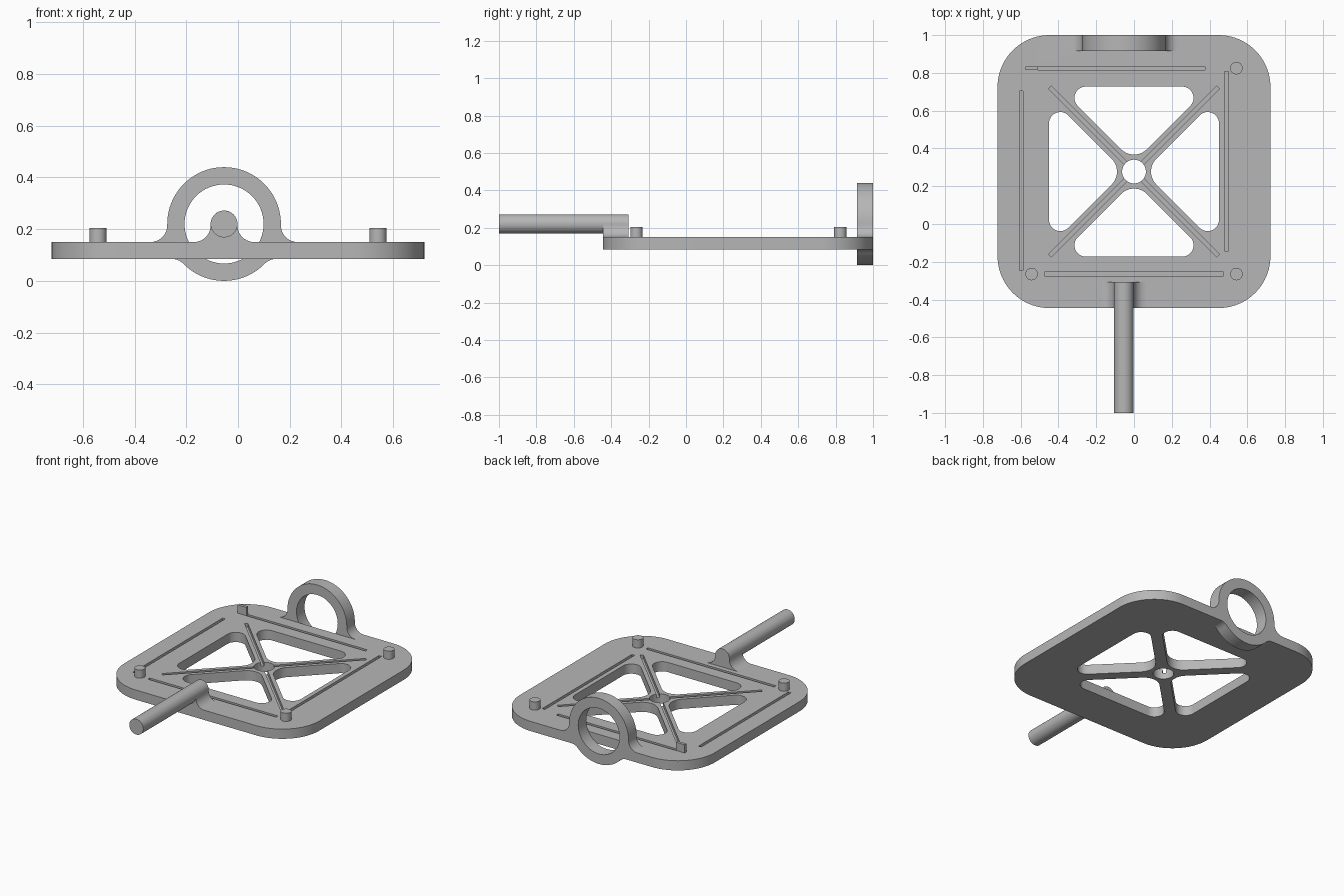
import bpy, bmesh, math
from mathutils import Vector

if "Cube" in bpy.data.objects:
    bpy.data.objects.remove(bpy.data.objects["Cube"])

grey = bpy.data.materials.new("plain grey")
grey.use_nodes = True
COLOUR = (0.47, 0.47, 0.47, 1)
grey.diffuse_color = COLOUR
grey.node_tree.nodes["Principled BSDF"].inputs["Base Color"].default_value = COLOUR

BOTTOM, TOP = 0.085, 0.15          # plate faces
HALF, MID = 0.7225, 0.2775         # plate half width and centre y
FRONT, BACK = MID - HALF, MID + HALF
AXIS_X, AXIS_Z = -0.054, 0.22      # shared axis of shaft and ring
FILLET = 0.065


def prism(name, points, low, high, upright=False):
    """Extrude an outline along z, or along y when upright."""
    place = (lambda p, h: (p[0], h, p[1])) if upright else (lambda p, h: (p[0], p[1], h))
    bm = bmesh.new()
    face = bm.faces.new([bm.verts.new(place(p, low)) for p in points])
    grown = bmesh.ops.extrude_face_region(bm, geom=[face])["geom"]
    shift = Vector(place((0, 0), high - low))
    bmesh.ops.translate(bm, vec=shift, verts=[v for v in grown if isinstance(v, bmesh.types.BMVert)])
    bmesh.ops.recalc_face_normals(bm, faces=bm.faces)
    mesh = bpy.data.meshes.new(name)
    bm.to_mesh(mesh)
    bm.free()
    mesh.materials.append(grey)
    obj = bpy.data.objects.new(name, mesh)
    bpy.context.collection.objects.link(obj)
    return obj


def arc(cx, cy, r, start, end, n):
    return [(cx + r * math.cos(start + (end - start) * i / n),
             cy + r * math.sin(start + (end - start) * i / n)) for i in range(n + 1)]


def circle(cx, cy, r, n=48):
    return arc(cx, cy, r, 0, math.tau, n)[:-1]


def rounded(corners, n=12):
    """Outline with filleted corners given as (x, y, radius)."""
    out = []
    for i, (x, y, r) in enumerate(corners):
        p = Vector((x, y))
        a = (Vector(corners[i - 1][:2]) - p).normalized()
        b = (Vector(corners[(i + 1) % len(corners)][:2]) - p).normalized()
        half = math.acos(a.dot(b)) / 2
        c = p + (a + b).normalized() * r / math.sin(half)
        v, w = p + a * r / math.tan(half) - c, p + b * r / math.tan(half) - c
        start = math.atan2(v.y, v.x)
        turn = math.atan2(v.x * w.y - v.y * w.x, v.dot(w))
        out += arc(c.x, c.y, r, start, start + turn, n)
    return out


def cap(radius, level, side, n=40):
    """Round boss that flares into a flat face; side is 1 above, -1 below."""
    cz = level + side * FILLET
    dz = (cz - AXIS_Z) * side
    dx = math.sqrt((radius + FILLET) ** 2 - dz ** 2)
    lean = math.atan2(dz, dx)
    right = arc(dx, dz, FILLET, -math.pi / 2, lean - math.pi, 10)
    crown = arc(0, 0, radius, lean, math.pi - lean, n)
    left = [(-x, z) for x, z in reversed(right)]
    # trim the repeated tangent points; lean wraps to a clockwise flare
    return [(AXIS_X + x, AXIS_Z + side * z) for x, z in right + crown[1:-1] + left]


def boolean(target, tool, operation="DIFFERENCE"):
    mod = target.modifiers.new("cut", "BOOLEAN")
    mod.object, mod.operation, mod.solver = tool, operation, "EXACT"
    bpy.context.view_layer.objects.active = target
    bpy.ops.object.modifier_apply(modifier=mod.name)
    bpy.data.objects.remove(tool)


def bar(name, x, y, length, width, angle, low, high):
    c, s = math.cos(angle), math.sin(angle)
    pts = [(x + u * c - v * s, y + u * s + v * c) for u, v in
           ((-length / 2, -width / 2), (length / 2, -width / 2),
            (length / 2, width / 2), (-length / 2, width / 2))]
    return prism(name, pts, low, high)


# Rounded square plate
plate = prism("base_plate", rounded([(sx * HALF, MID + sy * HALF, 0.275) for sx, sy in
              ((-1, -1), (1, -1), (1, 1), (-1, 1))], 20), BOTTOM, TOP)

# Upright ring with flared feet, merged into the back edge and bored through
upper, lower = cap(0.22, TOP, 1), cap(0.22, BOTTOM, -1)
boolean(plate, prism("ring_body", upper + lower[::-1], BACK - 0.085, BACK, True), "UNION")
boolean(plate, prism("ring_bore", circle(AXIS_X, AXIS_Z, 0.153, 64), BACK - 0.085, BACK + 0.1, True))

# Four rounded triangular windows around the hub
INSET, REACH = 0.05, 0.45
triangle = rounded([(0, INSET, 0.097), (REACH - INSET, REACH, 0.06), (INSET - REACH, REACH, 0.06)])
for quarter in range(4):
    c, s = math.cos(quarter * math.pi / 2), math.sin(quarter * math.pi / 2)
    window = [(x * c - y * s, MID + x * s + y * c) for x, y in triangle]
    boolean(plate, prism("window_cutter", window, 0, 0.3))
boolean(plate, prism("hub_cutter", circle(0, MID, 0.063), 0, 0.3))

# Shallow grooves along the edges and the diagonal arms
FLOOR = TOP - 0.025
grooves = [(0, -0.265, 0.95, 0), (-0.1, 0.825, 0.95, 0),
           (-0.597, 0.23, 0.95, math.pi / 2), (0.49, 0.333, 0.95, math.pi / 2),
           (0, MID, 1.26, math.pi / 4), (0, MID, 1.26, -math.pi / 4)]
for x, y, length, angle in grooves:
    boolean(plate, bar("groove_cutter", x, y, length, 0.02, angle, FLOOR, 0.19))

# Three round pegs and one flat tab standing in the back groove
parts = [plate]
for name, x, y in (("back_left_peg", 0.542, 0.825), ("front_left_peg", 0.542, -0.265),
                   ("front_right_peg", -0.542, -0.265)):
    parts.append(prism(name, circle(x, y, 0.033, 32), TOP, 0.205))
parts.append(bar("back_right_tab", -0.542, 0.825, 0.066, 0.02, 0, FLOOR, 0.205))

# Shaft on its flared saddle at the front edge
parts.append(prism("shaft_saddle", cap(0.052, TOP, 1), FRONT, -0.308, True))
parts.append(prism("shaft", circle(AXIS_X, AXIS_Z, 0.052), -1, FRONT, True))

bpy.ops.object.select_all(action="DESELECT")
for obj in parts:
    obj.select_set(True)
bpy.context.view_layer.objects.active = plate
bpy.ops.object.shade_smooth_by_angle(angle=math.radians(30))
